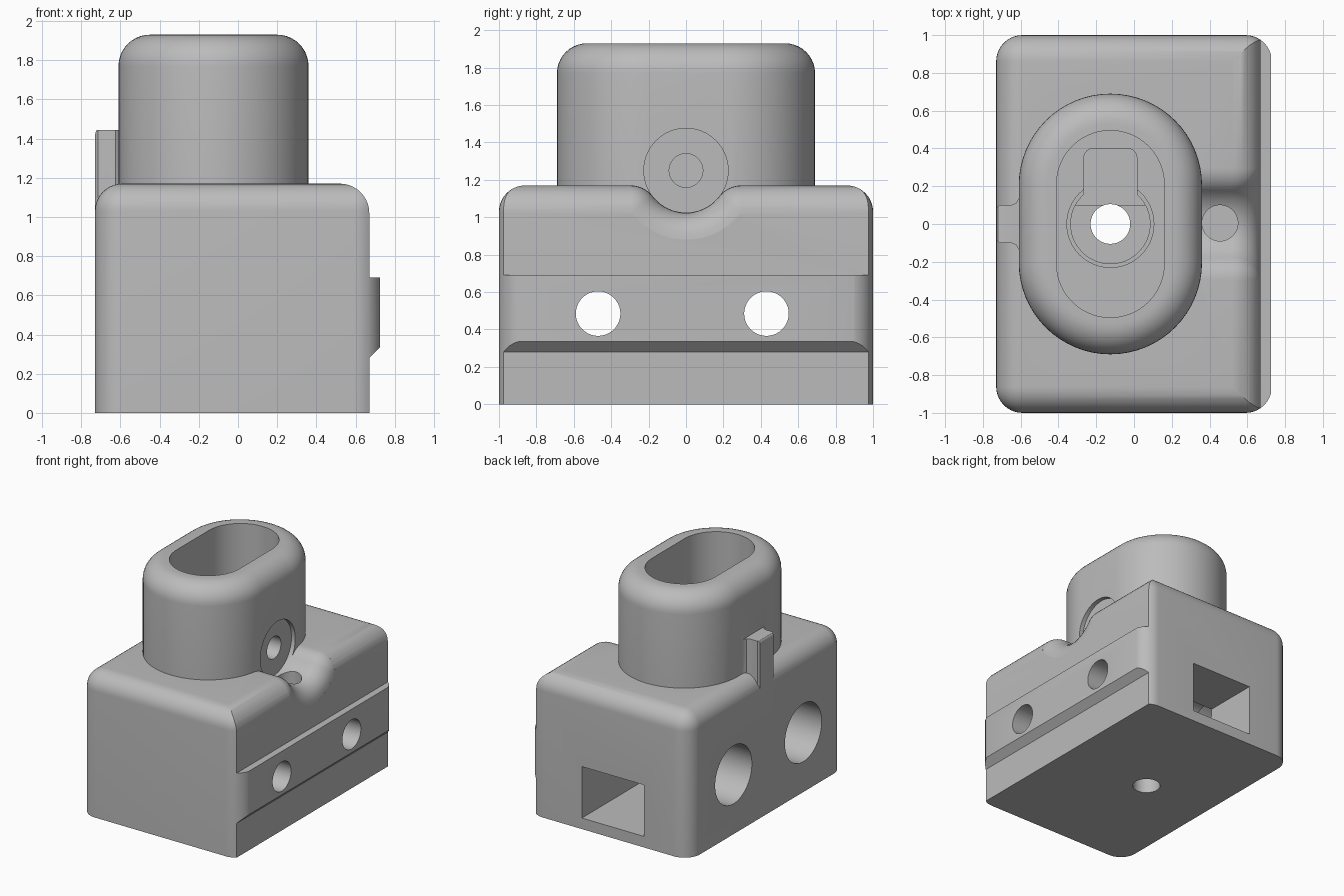
import bpy, bmesh
from math import sin, cos, pi, acos, atan2, sqrt
from mathutils import Matrix

cube = bpy.data.objects.get("Cube")
if cube:
    bpy.data.objects.remove(cube, do_unlink=True)

grey = bpy.data.materials.new("plain_grey")
grey.use_nodes = True
grey.diffuse_color = (0.5, 0.5, 0.5, 1)
grey.node_tree.nodes["Principled BSDF"].inputs["Base Color"].default_value = (0.5, 0.5, 0.5, 1)

CX = -0.125          # tower axis
TOP = 1.17           # block top
R = 0.15             # block edge radius


def finish(name, bm):
    bmesh.ops.recalc_face_normals(bm, faces=bm.faces)
    mesh = bpy.data.meshes.new(name)
    bm.to_mesh(mesh)
    bm.free()
    mesh.materials.append(grey)
    ob = bpy.data.objects.new(name, mesh)
    bpy.context.collection.objects.link(ob)
    return ob


def loft(name, rings):
    """Skin closed rings of points and cap both ends."""
    bm = bmesh.new()
    rows = [[bm.verts.new(p) for p in ring] for ring in rings]
    n = len(rows[0])
    for a, b in zip(rows, rows[1:]):
        for i in range(n):
            j = (i + 1) % n
            bm.faces.new((a[i], a[j], b[j], b[i]))
    bm.faces.new(rows[0])
    bm.faces.new(rows[-1])
    return finish(name, bm)


def box(name, lo, hi, radius=0, rule=None):
    """Box between two corners; edges whose midpoint/direction pass the rule are rounded."""
    bm = bmesh.new()
    bmesh.ops.create_cube(bm, size=1)
    for v in bm.verts:
        v.co = [lo[k] if v.co[k] < 0 else hi[k] for k in range(3)]
    if radius:
        edges = [e for e in bm.edges if rule((e.verts[0].co + e.verts[1].co) / 2)]
        bmesh.ops.bevel(bm, geom=edges, offset=radius, segments=10, profile=0.5, affect='EDGES')
    return finish(name, bm)


def cylinder(name, axis, start, end, radius, a, b):
    """Cylinder along x or z; a, b are the other two coordinates in order."""
    ring = [(radius * cos(2 * pi * i / 64), radius * sin(2 * pi * i / 64)) for i in range(64)]
    if axis == 'x':
        return loft(name, [[(t, a + u, b + v) for u, v in ring] for t in (start, end)])
    return loft(name, [[(a + u, b + v, t) for u, v in ring] for t in (start, end)])


def stadium(radius, half, z, n=32):
    pts = []
    for k, s in ((0, 1), (1, -1)):
        for i in range(n + 1):
            t = pi * (k + i / n)
            pts.append((CX + radius * cos(t), s * half + radius * sin(t), z))
    return pts


def combine(target, tool, op):
    mod = target.modifiers.new("bool", 'BOOLEAN')
    mod.operation, mod.solver, mod.object = op, 'EXACT', tool
    bpy.context.view_layer.objects.active = target
    bpy.ops.object.modifier_apply(modifier=mod.name)
    bpy.data.objects.remove(tool, do_unlink=True)


# Block with rounded vertical and top edges
block = box("mount_block", (-0.73, -1, 0), (0.73, 1, TOP), 0.14, lambda m: m.z > 0.1)

# Side profile with the rail and the rounded rail-side top edge
arc = [(0.52 + R * sin(t), TOP - R + R * cos(t)) for t in (pi / 2 * (1 - i / 10) for i in range(11))]
profile = [(-1, -0.2), (0.67, -0.2), (0.67, 0.28), (0.725, 0.335), (0.725, 0.69), (0.67, 0.69)]
profile += arc + [(0.4, 1.4), (-1, 1.4)]
profile[-2] = (0.52, 1.4)
combine(block, loft("rail_profile", [[(x, y, z) for x, z in profile] for y in (-1.2, 1.2)]), 'INTERSECT')

# Groove in the top with soft shoulders, flaring over the rounded edge
GR, GZ = 0.225, 1.25
fy = sqrt((GR + R) ** 2 - (GZ - TOP + R) ** 2)
phi = atan2(TOP - R - GZ, fy)


def groove_ring(x, o):
    half = []
    for i in range(13):
        t = -pi / 2 + (phi + pi / 2) * i / 12
        half.append(((GR + o) * cos(t), GZ + (GR + o) * sin(t)))
    for i in range(1, 9):
        t = phi + pi + (pi / 2 - phi - pi) * i / 8
        half.append((fy + (R - o) * cos(t), TOP - R + (R - o) * sin(t)))
    half.append((fy, 1.6))
    return [(x, y, z) for y, z in half] + [(x, -y, z) for y, z in reversed(half[1:])]


offsets = [0.145 * (i / 8) ** 2 for i in range(9)]
rings = [groove_ring(0.2, 0)]
rings += [groove_ring(0.52 + R * sin(acos(1 - o / R)), o) for o in offsets]
rings.append(groove_ring(0.9, offsets[-1]))
combine(block, loft("groove", rings), 'DIFFERENCE')

# Oval tower with a rounded rim
rim = 0.16
steps = [pi / 2 * i / 10 for i in range(11)]
tower = [stadium(0.485, 0.205, 0.6)]
tower += [stadium(0.485 - rim * (1 - cos(t)), 0.205, 1.93 - rim + rim * sin(t)) for t in steps]
combine(block, loft("tower", tower), 'UNION')

# Locating tab with flared root
tab = [(-0.729, 0.085), (-0.715, 0.1), (-0.65, 0.1), (-0.625, 0.11), (-0.608, 0.14), (-0.55, 0.14)]
tab += [(x, -y) for x, y in reversed(tab)]
tab_ob = loft("tab", [[(x, y, z) for x, y in tab] for z in (0.8, 1.445)])
bm = bmesh.new()
bm.from_mesh(tab_ob.data)
edges = [e for e in bm.edges if all(v.co.z > 1.4 and v.co.x < -0.72 for v in e.verts)]
bmesh.ops.bevel(bm, geom=edges, offset=0.025, segments=4, profile=0.5, affect='EDGES')
bm.to_mesh(tab_ob.data)
bm.free()
combine(block, tab_ob, 'UNION')

# Hollows: oval cavity, stepped bore, drain hole, cable slot and end pocket
cutters = [
    loft("cavity", [stadium(0.285, 0.21, 0.8), stadium(0.285, 0.21, 2.2)]),
    cylinder("bore_step", 'z', 0.74, 0.9, 0.23, CX, 0),
    cylinder("bore", 'z', 0.35, 0.85, 0.21, CX, 0),
    cylinder("drain_hole", 'z', -0.2, 0.5, 0.105, CX, 0),
    box("end_pocket", (-0.32, 0.1, 0.09), (0.24, 1.3, 0.51)),
    box("cable_slot", (-0.265, 0.105, 0.3), (0.015, 0.4, 0.85), 0.05,
        lambda m: m.y > 0.39 and 0.4 < m.z < 0.7),
    cylinder("tower_recess", 'x', 0.325, 0.363, 0.2255, 0, GZ),
    cylinder("tower_hole", 'x', 0.0, 0.5, 0.09, 0, GZ),
    cylinder("groove_hole", 'z', 0.5, 1.1, 0.095, 0.455, 0.005),
]
# Two counterbored mounting holes
for y in (-0.47, 0.43):
    cutters.append(cylinder("screw_hole", 'x', -1, 1, 0.119, y, 0.485))
    cutters.append(cylinder("counterbore", 'x', -1, -0.35, 0.237, y, 0.485))
for c in cutters:
    combine(block, c, 'DIFFERENCE')

bpy.ops.object.select_all(action='DESELECT')
block.select_set(True)
bpy.context.view_layer.objects.active = block
bpy.ops.object.shade_smooth_by_angle(angle=pi / 6)
